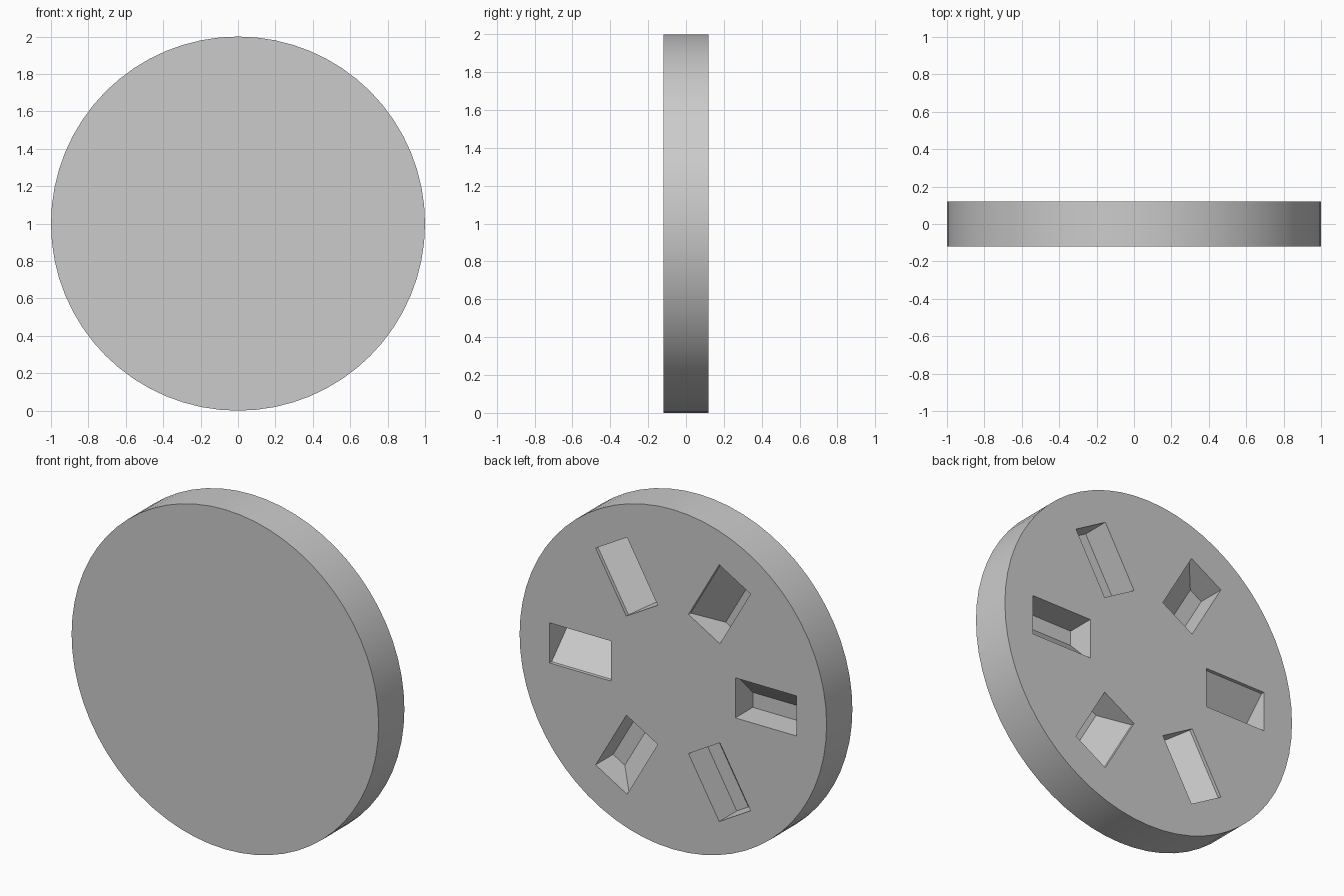
import bpy, bmesh, math
from mathutils import Matrix, Vector

RADIUS, HALF = 1.0, 0.12          # disc size
INNER, OUTER, WIDE = 0.405, 0.805, 0.118   # pocket footprint
DEPTH, LIP, FLOOR = 0.163, 0.02, 0.03      # pocket section

cube = bpy.data.objects.get("Cube")
if cube:
    bpy.data.objects.remove(cube, do_unlink=True)

grey = bpy.data.materials.new("plain grey")
grey.use_nodes = True
color = (0.6, 0.6, 0.6, 1)
grey.diffuse_color = color
grey.node_tree.nodes["Principled BSDF"].inputs["Base Color"].default_value = color


def make_object(name, bm):
    bmesh.ops.recalc_face_normals(bm, faces=bm.faces)
    mesh = bpy.data.meshes.new(name)
    bm.to_mesh(mesh)
    bm.free()
    mesh.materials.append(grey)
    obj = bpy.data.objects.new(name, mesh)
    bpy.context.collection.objects.link(obj)
    return obj


# Round disc standing on its rim
bm = bmesh.new()
bmesh.ops.create_cone(bm, cap_ends=True, segments=64, radius1=RADIUS, radius2=RADIUS,
                      depth=2 * HALF,
                      matrix=Matrix.Translation((0, 0, RADIUS)) @ Matrix.Rotation(math.pi / 2, 4, "X"))
disc = make_object("disc", bm)

# Six radial pockets in the back, each with one slanted wall
bm = bmesh.new()
section = [(-WIDE, HALF + 0.1), (-WIDE, HALF - LIP), (FLOOR, HALF - DEPTH),
           (WIDE, HALF - DEPTH), (WIDE, HALF + 0.1)]
for i in range(6):
    turn = math.radians(60 * i)
    radial = Vector((math.cos(turn), 0, math.sin(turn)))
    across = Vector((-math.sin(turn), 0, math.cos(turn)))
    start = Vector((0, 0, RADIUS)) + radial * INNER
    verts = [bm.verts.new(start + across * t + Vector((0, y, 0))) for t, y in section]
    face = bm.faces.new(verts)
    grown = bmesh.ops.extrude_face_region(bm, geom=[face], use_keep_orig=True)["geom"]
    bmesh.ops.translate(bm, vec=radial * (OUTER - INNER),
                        verts=[g for g in grown if isinstance(g, bmesh.types.BMVert)])
cutter = make_object("pocket_cutter", bm)
cutter.hide_render = True

# Cut the pockets, then smooth only the rim
cut = disc.modifiers.new("pockets", "BOOLEAN")
cut.operation = "DIFFERENCE"
cut.solver = "EXACT"
cut.object = cutter
bpy.ops.object.select_all(action="DESELECT")
disc.select_set(True)
bpy.context.view_layer.objects.active = disc
bpy.ops.object.modifier_apply(modifier=cut.name)
bpy.data.objects.remove(cutter, do_unlink=True)
bpy.ops.object.shade_smooth_by_angle(angle=math.radians(20))
